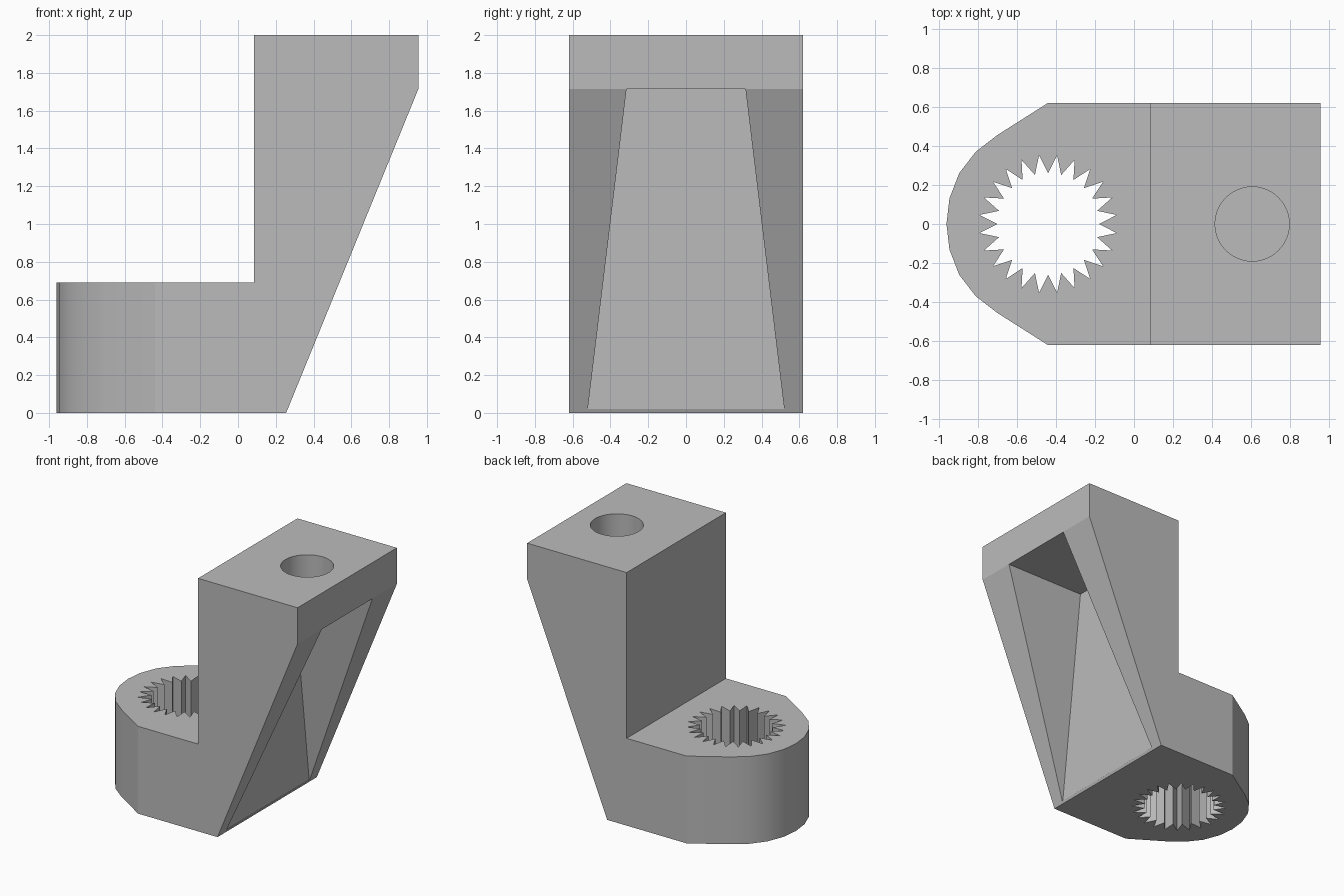
import bpy, bmesh
from math import cos, sin, pi, radians
from mathutils import Vector

if "Cube" in bpy.data.objects:
    bpy.data.objects.remove(bpy.data.objects["Cube"], do_unlink=True)

grey = bpy.data.materials.new("plain grey")
grey.use_nodes = True
colour = (0.5, 0.5, 0.5, 1)
grey.diffuse_color = colour
grey.node_tree.nodes["Principled BSDF"].inputs["Base Color"].default_value = colour


def prism(name, points, travel):
    """Extrude a closed 3D outline along the travel vector."""
    bm = bmesh.new()
    face = bm.faces.new([bm.verts.new(p) for p in points])
    moved = bmesh.ops.extrude_face_region(bm, geom=[face])["geom"]
    verts = [v for v in moved if isinstance(v, bmesh.types.BMVert)]
    bmesh.ops.translate(bm, verts=verts, vec=Vector(travel))
    bmesh.ops.recalc_face_normals(bm, faces=bm.faces)
    mesh = bpy.data.meshes.new(name)
    bm.to_mesh(mesh)
    bm.free()
    mesh.materials.append(grey)
    obj = bpy.data.objects.new(name, mesh)
    bpy.context.collection.objects.link(obj)
    return obj


def ring(x, z, radii, count):
    """Circle or toothed outline; radii alternate around it."""
    return [(x + radii[i % len(radii)] * cos(2 * pi * i / count),
             radii[i % len(radii)] * sin(2 * pi * i / count), z)
            for i in range(count)]


def combine(target, cutter, operation):
    mod = target.modifiers.new("cut", "BOOLEAN")
    mod.operation = operation
    mod.solver = "EXACT"
    mod.object = cutter
    bpy.context.view_layer.objects.active = target
    bpy.ops.object.modifier_apply(modifier=mod.name)
    bpy.data.objects.remove(cutter, do_unlink=True)


# Side profile: low foot, tall post and sloping back
side = [(-1.1, 0), (0.255, 0), (0.955, 1.715), (0.955, 2), (0.085, 2), (0.085, 0.69), (-1.1, 0.69)]
bracket = prism("bracket", [(x, -0.62, z) for x, z in side], (0, 1.24, 0))

# Rounded nose of the foot
half = [(-0.44, 0.62), (-0.7, 0.455), (-0.81, 0.37), (-0.895, 0.26), (-0.945, 0.13)]
plan = [(1.1, 0.7), (-0.44, 0.7)] + half + [(-0.96, 0)]
plan += [(x, -y) for x, y in reversed(plan[:-1])]
combine(bracket, prism("plan_outline", [(x, y, -0.1) for x, y in plan], (0, 0, 2.3)), "INTERSECT")

# Toothed through hole in the foot
combine(bracket, prism("toothed_hole", ring(-0.44, -0.1, (0.26, 0.355), 48), (0, 0, 1)), "DIFFERENCE")

# Round blind hole in the top
combine(bracket, prism("round_hole", ring(0.605, 1.76, (0.19,), 48), (0, 0, 0.4)), "DIFFERENCE")

# Tapered pocket in the sloping back
pocket = [(0.258, y, z) for y, z in ((-0.52, 0.02), (0.52, 0.02), (0.315, 1.714), (-0.315, 1.714))]
combine(bracket, prism("pocket", pocket, (1, 0, 0)), "DIFFERENCE")

# Soft curves, crisp edges
bpy.ops.object.select_all(action="DESELECT")
bracket.select_set(True)
bpy.context.view_layer.objects.active = bracket
bpy.ops.object.shade_smooth_by_angle(angle=radians(20))
